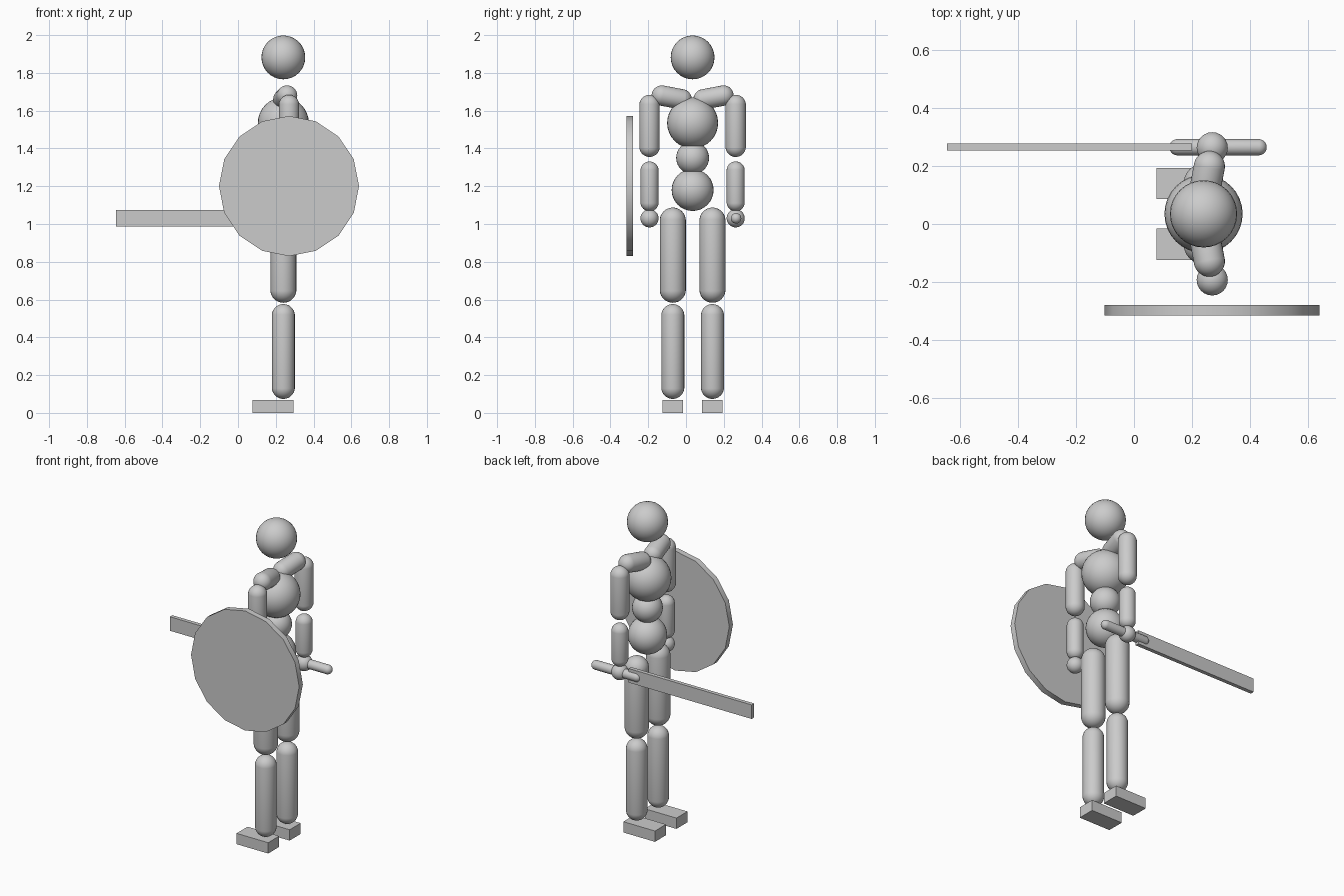
import bpy, bmesh, math
from mathutils import Vector, Matrix

if "Cube" in bpy.data.objects:
    bpy.data.objects.remove(bpy.data.objects["Cube"], do_unlink=True)

GREY = (0.6, 0.6, 0.6, 1)
grey = bpy.data.materials.new("plain grey")
grey.use_nodes = True
grey.diffuse_color = GREY
grey.node_tree.nodes["Principled BSDF"].inputs["Base Color"].default_value = GREY

BODY_X, MID_Y, ARM_X = 0.24, 0.035, 0.27


def finish(name, bm, smooth=True):
    mesh = bpy.data.meshes.new(name)
    bm.to_mesh(mesh)
    bm.free()
    mesh.materials.append(grey)
    obj = bpy.data.objects.new(name, mesh)
    bpy.context.collection.objects.link(obj)
    if smooth:
        bpy.ops.object.select_all(action="DESELECT")
        obj.select_set(True)
        bpy.context.view_layer.objects.active = obj
        bpy.ops.object.shade_smooth_by_angle(angle=math.radians(35))
    return obj


def ball(name, centre, radius):
    bm = bmesh.new()
    bmesh.ops.create_uvsphere(bm, u_segments=32, v_segments=16, radius=radius,
                              matrix=Matrix.Translation(centre))
    finish(name, bm)


def capsule(name, start, end, radius):
    """Rounded limb whose cap centres lie at start and end."""
    start, end = Vector(start), Vector(end)
    axis = end - start
    bm = bmesh.new()
    bmesh.ops.create_uvsphere(bm, u_segments=24, v_segments=17, radius=radius)
    for v in bm.verts:
        v.co.z += math.copysign(axis.length / 2, v.co.z)
    turn = Vector((0, 0, 1)).rotation_difference(axis).to_matrix().to_4x4()
    bm.transform(Matrix.Translation((start + end) / 2) @ turn)
    finish(name, bm)


def upright(name, x, y, low, high, radius):
    capsule(name, (x, y, low + radius), (x, y, high - radius), radius)


def box(name, low, high):
    low, high = Vector(low), Vector(high)
    bm = bmesh.new()
    bmesh.ops.create_cube(bm, size=1, matrix=Matrix.Translation((low + high) / 2)
                          @ Matrix.Diagonal((*(high - low), 1)))
    finish(name, bm, smooth=False)


# Head and torso
for name, z, radius in (("head", 1.882, 0.116), ("chest", 1.535, 0.135),
                        ("abdomen", 1.35, 0.087), ("pelvis", 1.18, 0.111)):
    ball(name, (BODY_X, MID_Y, z), radius)

# Limbs: the figure looks toward -x, so its sides are mirrored in y
for side, s in (("shield_side", -1), ("sword_side", 1)):
    arm_y = MID_Y + s * 0.228
    leg_y = MID_Y + s * 0.105
    capsule(side + "_shoulder", (0.26, MID_Y + s * 0.163, 1.68),
            (BODY_X, MID_Y + s * 0.058, 1.66), 0.054)
    upright(side + "_upper_arm", ARM_X, arm_y, 1.355, 1.684, 0.054)
    upright(side + "_forearm", ARM_X, arm_y, 1.067, 1.331, 0.048)
    ball(side + "_hand", (ARM_X, arm_y, 1.03), 0.048)
    upright(side + "_thigh", BODY_X, leg_y, 0.583, 1.087, 0.069)
    upright(side + "_shin", BODY_X, leg_y, 0.074, 0.576, 0.061)
    box(side + "_foot", (0.077, leg_y - 0.054, 0), (0.294, leg_y + 0.054, 0.067))

# Sword
SWORD_Y = MID_Y + 0.23
capsule("sword_handle", (0.15, SWORD_Y, 1.03), (0.43, SWORD_Y, 1.03), 0.028)
box("sword_blade", (-0.645, SWORD_Y - 0.012, 0.987), (0.2, SWORD_Y + 0.012, 1.074))

# Round shield with sixteen sides
bm = bmesh.new()
bmesh.ops.create_cone(bm, cap_ends=True, segments=16, radius1=0.371, radius2=0.371,
                      depth=0.036, matrix=Matrix.Translation((ARM_X, -0.298, 1.201))
                      @ Matrix.Rotation(math.pi / 2, 4, "X"))
finish("shield", bm)
